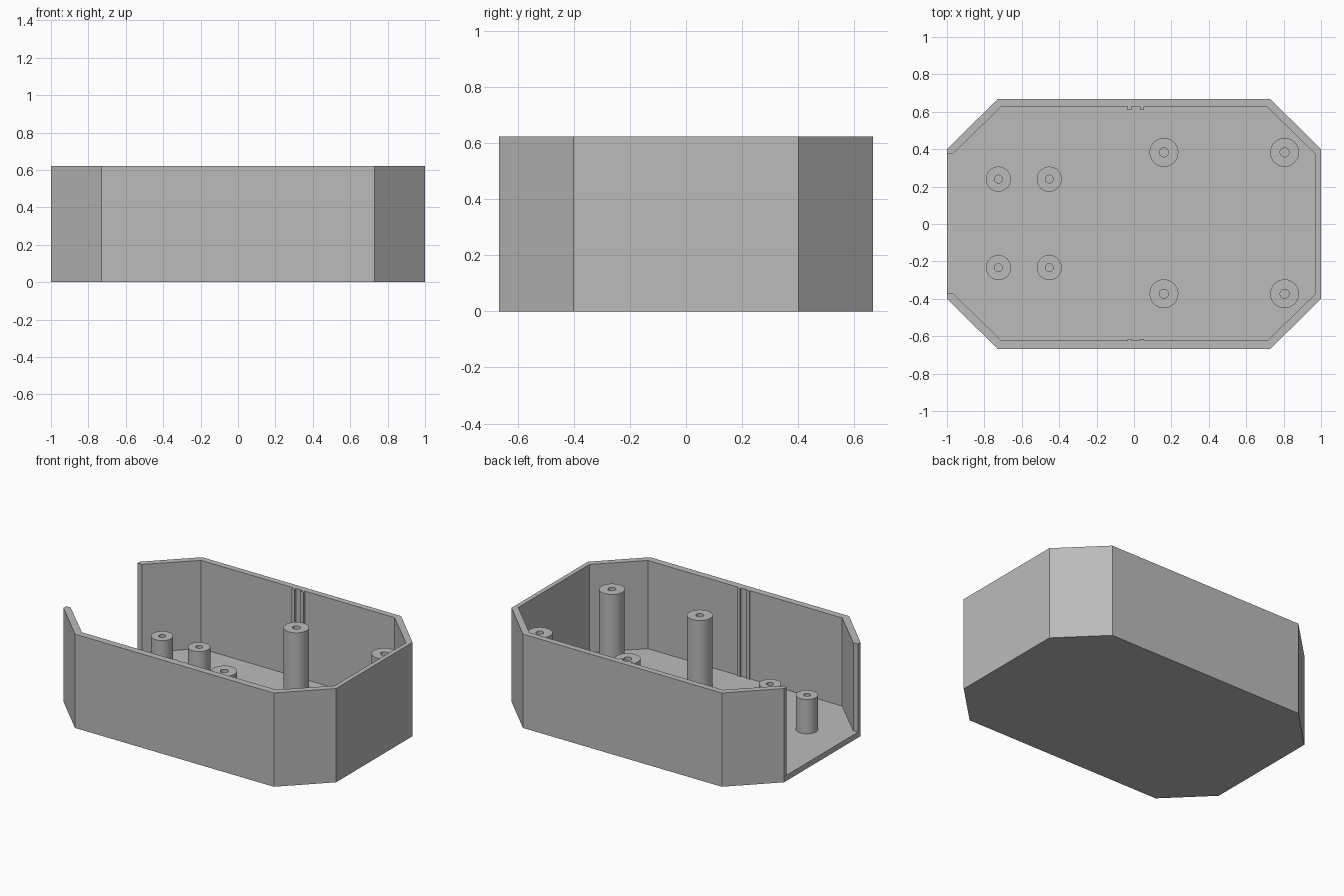
import bpy, bmesh, math

if "Cube" in bpy.data.objects:
    bpy.data.objects.remove(bpy.data.objects["Cube"])

FLOOR, RIM = 0.037, 0.622

grey = bpy.data.materials.new("plain grey")
grey.diffuse_color = (0.5, 0.5, 0.5, 1)
grey.use_nodes = True
grey.node_tree.nodes["Principled BSDF"].inputs["Base Color"].default_value = grey.diffuse_color


def make_object(name, bm):
    bmesh.ops.recalc_face_normals(bm, faces=bm.faces)
    mesh = bpy.data.meshes.new(name)
    bm.to_mesh(mesh)
    bm.free()
    mesh.materials.append(grey)
    obj = bpy.data.objects.new(name, mesh)
    bpy.context.collection.objects.link(obj)
    return obj


def prism(name, outline, z0, z1):
    bm = bmesh.new()
    face = bm.faces.new([bm.verts.new((x, y, z0)) for x, y in outline])
    top = bmesh.ops.extrude_face_region(bm, geom=[face])["geom"]
    for v in top:
        if isinstance(v, bmesh.types.BMVert):
            v.co.z = z1
    return make_object(name, bm)


# Ribs are notches in the cavity outline, listed along +x
def ribs(wall_y, rib_y):
    points = []
    for a, b in ((-0.035, -0.014), (0.032, 0.053)):
        points += [(a, wall_y), (a, rib_y), (b, rib_y), (b, wall_y)]
    return points


# Eight-sided box body
body = prism("box_body", [
    (-0.73, -0.667), (0.73, -0.667), (1, -0.4), (1, 0.4),
    (0.73, 0.667), (-0.73, 0.667), (-1, 0.4), (-1, -0.4)], 0, RIM)

# Cavity, open through the left end
cavity = prism("cavity_cutter",
    [(-1.1, -0.372), (-0.967, -0.372), (-0.71, -0.622)]
    + ribs(-0.622, -0.614)
    + [(0.715, -0.622), (0.97, -0.373), (0.97, 0.373), (0.71, 0.627)]
    + ribs(0.627, 0.61)[::-1]
    + [(-0.71, 0.627), (-0.967, 0.376), (-1.1, 0.376)], FLOOR, 0.8)
cavity.hide_render = True
cavity.hide_viewport = True
cut = body.modifiers.new("cavity", "BOOLEAN")
cut.operation = "DIFFERENCE"
cut.solver = "EXACT"
cut.object = cavity


# Round standoff with a screw hole down to the floor
def standoff(name, x, y, radius, hole, top, sides=48):
    bm = bmesh.new()
    rings = []
    for r, z in ((radius, FLOOR - 0.005), (radius, top), (hole, top), (hole, FLOOR - 0.005)):
        rings.append([bm.verts.new((x + r * math.cos(2 * math.pi * i / sides),
                                    y + r * math.sin(2 * math.pi * i / sides), z))
                      for i in range(sides)])
    for k in range(4):
        a, b = rings[k], rings[(k + 1) % 4]
        for i in range(sides):
            j = (i + 1) % sides
            bm.faces.new((a[i], a[j], b[j], b[i]))
    obj = make_object(name, bm)
    bpy.ops.object.select_all(action="DESELECT")
    obj.select_set(True)
    bpy.context.view_layer.objects.active = obj
    bpy.ops.object.shade_smooth_by_angle(angle=math.radians(30))


for side, tall_y, short_y in (("front", -0.373, -0.233), ("back", 0.383, 0.24)):
    for end, x in (("left", 0.16), ("right", 0.805)):
        standoff(f"tall_post_{side}_{end}", x, tall_y, 0.077, 0.024, 0.503)
    for end, x in (("left", -0.725), ("right", -0.453)):
        standoff(f"short_post_{side}_{end}", x, short_y, 0.067, 0.021, 0.265)
